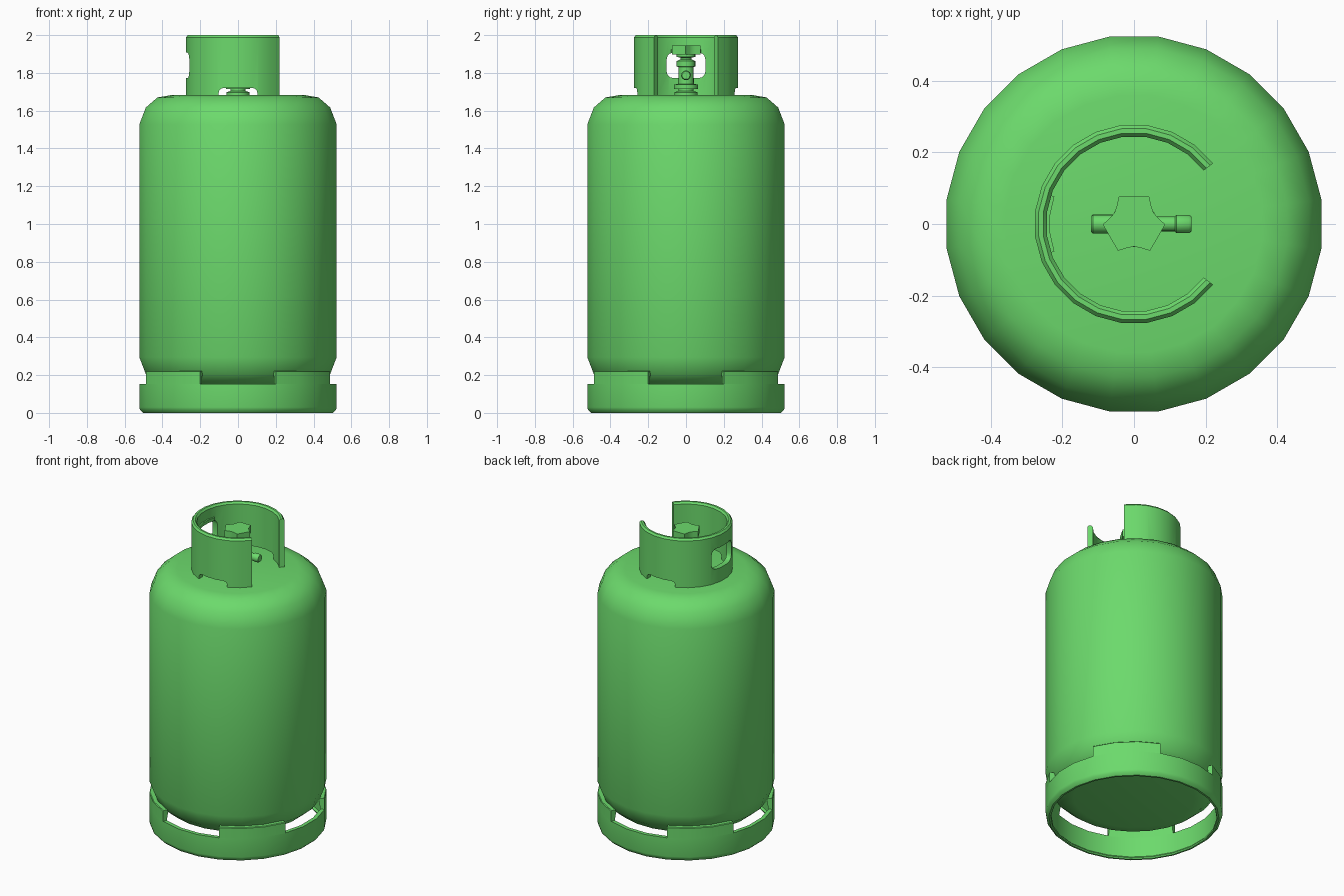
import bpy, bmesh
from math import sin, cos, pi, radians
from mathutils import Matrix

cube = bpy.data.objects.get("Cube")
if cube:
    bpy.data.objects.remove(cube, do_unlink=True)

green = bpy.data.materials.new("green paint")
green.use_nodes = True
paint = (0.15, 0.70, 0.15, 1)
green.diffuse_color = paint
green.node_tree.nodes["Principled BSDF"].inputs["Base Color"].default_value = paint


def smooth(ob):
    bpy.ops.object.select_all(action='DESELECT')
    ob.select_set(True)
    bpy.context.view_layer.objects.active = ob
    bpy.ops.object.shade_smooth_by_angle(angle=radians(35))


def finish(bm, name):
    bmesh.ops.remove_doubles(bm, verts=bm.verts, dist=1e-5)
    bmesh.ops.recalc_face_normals(bm, faces=bm.faces)
    me = bpy.data.meshes.new(name)
    bm.to_mesh(me)
    bm.free()
    me.materials.append(green)
    ob = bpy.data.objects.new(name, me)
    bpy.context.collection.objects.link(ob)
    smooth(ob)
    return ob


def lathe(name, profile, start=7.5, end=367.5, sides=24, closed=False, matrix=None):
    """Turn (radius, height) points around z; a part turn gets flat ends."""
    bm = bmesh.new()
    full = end - start > 359
    cols = []
    for i in range(sides + (0 if full else 1)):
        a = radians(start + (end - start) * i / sides)
        cols.append([bm.verts.new((r * cos(a), r * sin(a), z)) for r, z in profile])
    n = len(profile)
    for i in range(sides):
        a, b = cols[i], cols[(i + 1) % len(cols)]
        for j in range(n if closed else n - 1):
            k = (j + 1) % n
            quad = [a[j], b[j], b[k], a[k]]
            if profile[j][0] == 0:
                quad.remove(b[j])
            elif profile[k][0] == 0:
                quad.remove(b[k])
            bm.faces.new(quad)
    if not full:
        bm.faces.new(cols[0])
        bm.faces.new(cols[-1])
    if matrix:
        bm.transform(matrix)
    return finish(bm, name)


def prism(name, outline, z0, z1):
    bm = bmesh.new()
    low = [bm.verts.new((x, y, z0)) for x, y in outline]
    face = bm.faces.new(low)
    new = bmesh.ops.extrude_face_region(bm, geom=[face])["geom"]
    for v in new:
        if isinstance(v, bmesh.types.BMVert):
            v.co.z = z1
    return finish(bm, name)


def cut(target, centre, size, axis, radius):
    """Cut a round-cornered hole through the target along the given axis."""
    bm = bmesh.new()
    bmesh.ops.create_cube(bm, size=1)
    bmesh.ops.scale(bm, vec=size, verts=bm.verts)
    bmesh.ops.translate(bm, vec=centre, verts=bm.verts)
    long = [e for e in bm.edges
            if abs(e.verts[0].co[axis] - e.verts[1].co[axis]) > size[axis] * 0.9]
    bmesh.ops.bevel(bm, geom=long, offset=radius, segments=3, profile=0.5, affect='EDGES')
    cutter = finish(bm, "hole_cutter")
    cutter.hide_render = True
    mod = target.modifiers.new("hole", 'BOOLEAN')
    mod.operation = 'DIFFERENCE'
    mod.solver = 'EXACT'
    mod.object = cutter
    bpy.context.view_layer.objects.active = target
    bpy.ops.object.modifier_apply(modifier=mod.name)
    bpy.data.objects.remove(cutter, do_unlink=True)


# Tank body, with a matching shoulder at each end
shoulder = [(0, 0), (0.36, 0), (0.43, 0.012), (0.492, 0.065), (0.527, 0.155)]
lathe("tank_body", [(r, 0.14 + z) for r, z in shoulder] +
      [(r, 1.682 - z) for r, z in reversed(shoulder)])

# Foot ring with four raised tabs that hold the tank
lathe("foot_ring", [(0.507, 0), (0.523, 0.015), (0.527, 0.03), (0.527, 0.152),
                    (0.502, 0.152), (0.502, 0.02), (0.492, 0.008), (0.495, 0)], closed=True)
for i in range(4):
    first = 22.5 + 90 * i
    lathe(f"foot_tab_{i + 1}", [(0.527, 0.15), (0.527, 0.218), (0.523, 0.222),
                                (0.49, 0.222), (0.502, 0.15)],
          first, first + 45, 3, closed=True)

# Open guard collar with a hand hole and two drain notches
collar = lathe("guard_collar", [(0.278, 1.675), (0.278, 1.988), (0.268, 2), (0.255, 2),
                                (0.245, 1.988), (0.245, 1.675)],
               37.5, 322.5, 19, closed=True)
cut(collar, (-0.26, 0, 1.84), (0.2, 0.205, 0.135), 0, 0.035)
cut(collar, (0, 0, 1.68), (0.205, 0.8, 0.08), 1, 0.025)
smooth(collar)
lathe("hand_hole_lip", [(0.246, 1.905), (0.246, 1.925), (0.235, 1.925), (0.235, 1.905)],
      161, 199, 3, closed=True)

# Valve body with flange, neck and gland
lathe("valve_body", [(0, 1.675), (0.062, 1.675), (0.062, 1.697), (0.04, 1.705),
                     (0.04, 1.715), (0.065, 1.715), (0.065, 1.738), (0.042, 1.742),
                     (0.04, 1.83), (0.05, 1.835), (0.05, 1.862), (0.03, 1.872),
                     (0.03, 1.88), (0.05, 1.885), (0.05, 1.9), (0, 1.9)], sides=16)

# Three-lobed handwheel
outline = []
for i in range(3):
    mid = 90 + 120 * i
    for turn, r in ((-29, 0.087), (29, 0.087), (46, 0.068), (60, 0.063), (74, 0.068)):
        a = radians(mid + turn)
        outline.append((r * cos(a), r * sin(a)))
prism("handwheel", outline, 1.897, 1.945)

# Outlet on one side, safety plug on the other
side = Matrix.Translation((0, 0, 1.787)) @ Matrix.Rotation(pi / 2, 4, 'Y')
lathe("valve_outlet", [(0, 0), (0.021, 0), (0.021, 0.115), (0.026, 0.118),
                       (0.026, 0.153), (0.021, 0.16), (0, 0.16)], sides=12, matrix=side)
plug = Matrix.Translation((0, 0, 1.787)) @ Matrix.Rotation(-pi / 2, 4, 'Y')
lathe("safety_plug", [(0, 0), (0.027, 0), (0.027, 0.115), (0.022, 0.12), (0, 0.12)],
      sides=12, matrix=plug)
